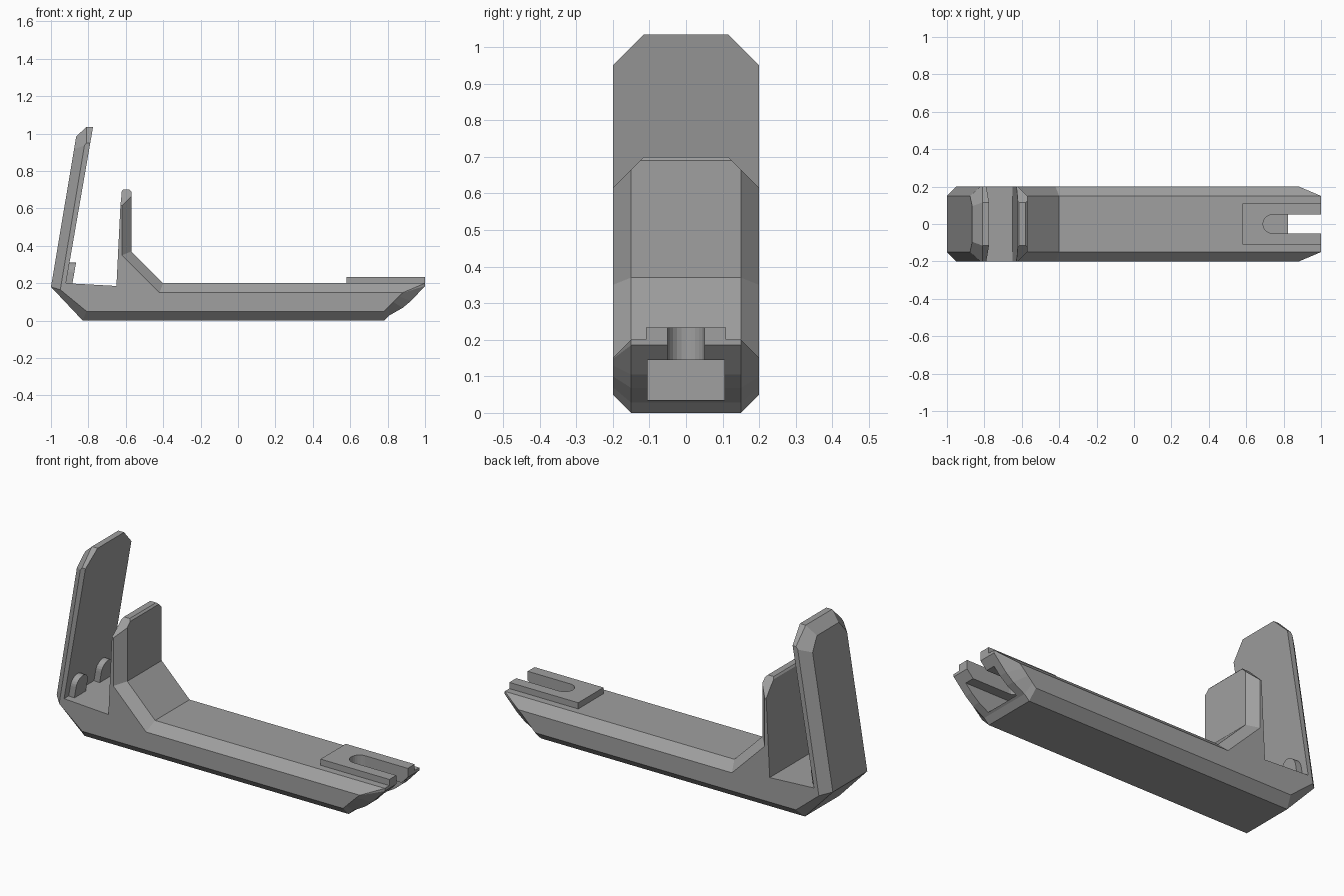
import bpy, bmesh, math
from mathutils import Vector

if "Cube" in bpy.data.objects:
    bpy.data.objects.remove(bpy.data.objects["Cube"])

grey = bpy.data.materials.new("grey plastic")
grey.diffuse_color = (0.35, 0.35, 0.35, 1)
grey.use_nodes = True
grey.node_tree.nodes["Principled BSDF"].inputs["Base Color"].default_value = grey.diffuse_color


def make_object(name, bm):
    bmesh.ops.recalc_face_normals(bm, faces=bm.faces)
    mesh = bpy.data.meshes.new(name)
    bm.to_mesh(mesh)
    bm.free()
    mesh.materials.append(grey)
    obj = bpy.data.objects.new(name, mesh)
    bpy.context.collection.objects.link(obj)
    return obj


def loft(rings):
    """Join rings of 3D points into a closed solid."""
    bm = bmesh.new()
    vs = [[bm.verts.new(p) for p in ring] for ring in rings]
    n = len(vs[0])
    for a, b in zip(vs, vs[1:]):
        for i in range(n):
            j = (i + 1) % n
            bm.faces.new((a[i], a[j], b[j], b[i]))
    bm.faces.new(vs[0])
    bm.faces.new(vs[-1])
    return bm


def box(name, x, y, z):
    pts = [(y[0], z[0]), (y[1], z[0]), (y[1], z[1]), (y[0], z[1])]
    return make_object(name, loft([[(a, p, q) for p, q in pts] for a in x]))


def cut(target, cutter):
    mod = target.modifiers.new("cut", 'BOOLEAN')
    mod.operation = 'DIFFERENCE'
    mod.solver = 'EXACT'
    mod.object = cutter
    cutter.hide_render = True
    bpy.context.view_layer.objects.active = target
    bpy.ops.object.modifier_apply(modifier=mod.name)
    bpy.data.objects.remove(cutter)


# Side profile: x, z on the middle section, then x, z on the chamfered sides
profile = [
    (-.83, 0, -.81, .05), (.78, 0, .78, .05), (.81, .028, .80, .07),
    (.88, .068, .83, .10), (.925, .105, .86, .13), (1, .185, .88, .148),
    (1, .2, .882, .15), (-.4, .2, -.42, .15), (-.57, .37, -.62, .35),
    (-.57, .69, -.62, .69), (-.58, .70, -.621, .70), (-.615, .70, -.623, .70),
    (-.622, .69, -.625, .69), (-.65, .185, -.65, .185), (-.92, .2, -.92, .2),
    (-.775, 1.035, -.775, 1.035), (-.81, 1.035, -.80, 1.035),
    (-.865, .985, -.813, .985), (-1, .18, -.95, .165)]
outer = lambda y: [(p[2], y, p[3]) for p in profile]
inner = lambda y: [(p[0], y, p[1]) for p in profile]
bm = loft([outer(-.2), inner(-.15), inner(.15), outer(.2)])

# Clipped and chamfered top corners of the tall back wall
for s in (-1, 1):
    for depth, dist in ((0, 1.15), (-1.27, 2.179)):
        normal = Vector((depth, s, 1))
        res = bmesh.ops.bisect_plane(
            bm, geom=bm.verts[:] + bm.edges[:] + bm.faces[:],
            plane_co=normal * dist / normal.length_squared, plane_no=normal,
            clear_outer=True)
        edges = [e for e in res['geom_cut'] if isinstance(e, bmesh.types.BMEdge)]
        bmesh.ops.holes_fill(bm, edges=edges, sides=0)
body = make_object("body", bm)

# Clipped top corners of the short upright
for s in (-1, 1):
    tri = [(.215, .60), (.215, .75), (.065, .75)]
    cut(body, make_object("corner_cutter", loft(
        [[(x, s * y, z) for y, z in tri] for x in (-.70, -.50)])))

# Pocket inside the sloped end
cut(body, box("pocket_cutter", (.64, 1.1), (-.105, .105), (.035, .145)))

# Raised plate, with a round-ended slot through it and the bar top
plate = box("slotted_plate", (.58, 1), (-.11, .11), (.199, .234))
arc = [(.74 + .05 * math.cos(a), .05 * math.sin(a))
       for a in (math.pi * (.5 + i / 12) for i in range(13))]
slot = [(1.1, .05)] + arc + [(1.1, -.05)]
for target in (body, plate):
    cut(target, make_object("slot_cutter", loft(
        [[(x, y, z) for x, y in slot] for z in (.1, .3)])))

# Two round-topped ribs leaning with the back wall
for name, yc in (("front_rib", -.11), ("rear_rib", .11)):
    arch = [(yc - .05, .19)] + [
        (yc - .05 * math.cos(math.pi * i / 12), .26 + .05 * math.sin(math.pi * i / 12))
        for i in range(13)] + [(yc + .05, .19)]
    make_object(name, loft([[(x + .174 * (z - .2), y, z) for y, z in arch]
                            for x in (-.93, -.885)]))
